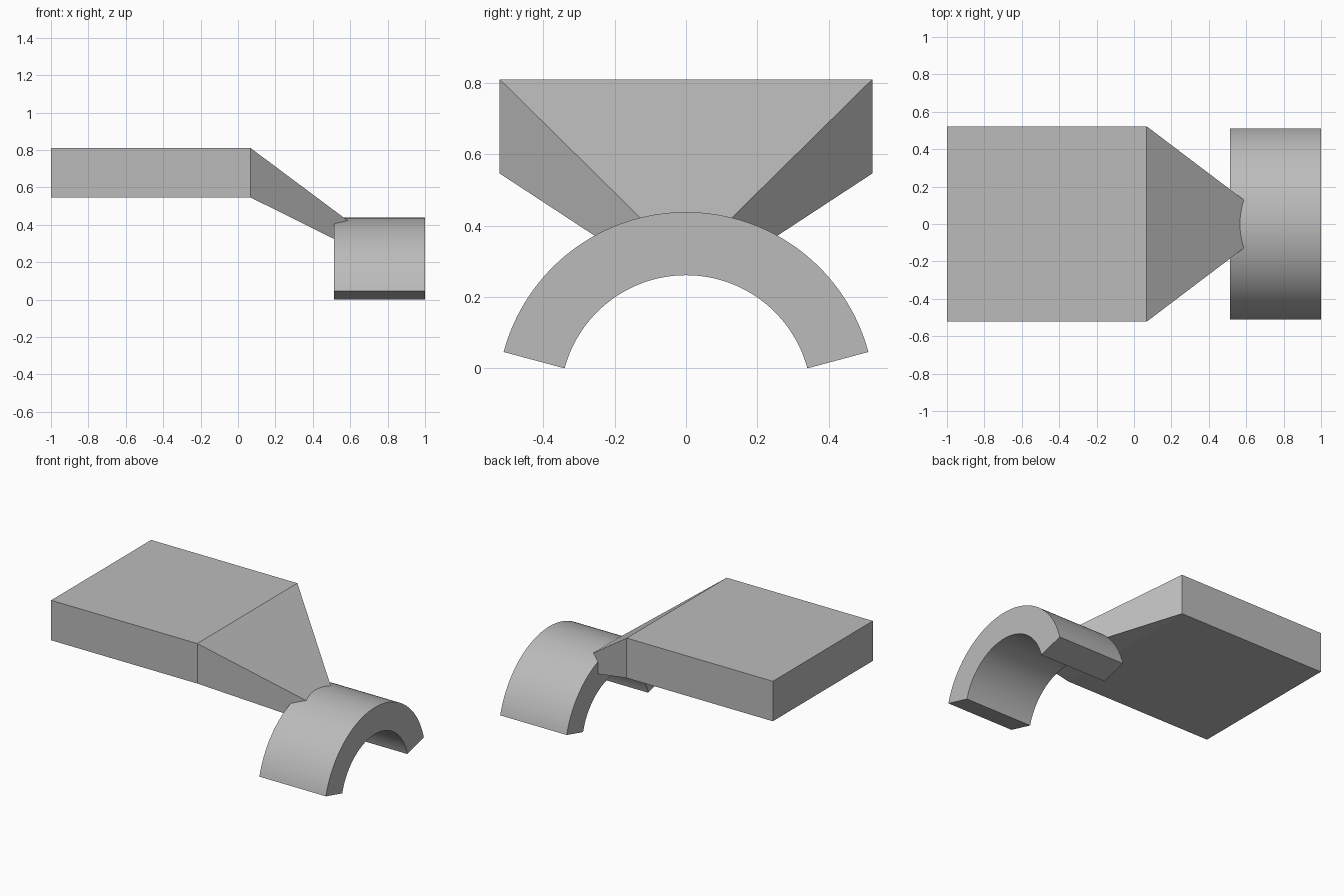
import bpy, bmesh
from math import radians, sin, cos

cube = bpy.data.objects.get("Cube")
if cube:
    bpy.data.objects.remove(cube, do_unlink=True)

# Plain grey material
grey = bpy.data.materials.new("plain grey")
grey.use_nodes = True
colour = (0.5, 0.5, 0.5, 1)
grey.diffuse_color = colour
grey.node_tree.nodes["Principled BSDF"].inputs["Base Color"].default_value = colour


def loft(name, sections):
    """Skin a row of matching closed cross-sections and cap both ends."""
    bm = bmesh.new()
    rings = [[bm.verts.new(p) for p in section] for section in sections]
    for a, b in zip(rings, rings[1:]):
        for i in range(len(a)):
            j = (i + 1) % len(a)
            bm.faces.new((a[i], a[j], b[j], b[i]))
    bm.faces.new(rings[0])
    bm.faces.new(rings[-1])
    bmesh.ops.recalc_face_normals(bm, faces=bm.faces)
    mesh = bpy.data.meshes.new(name)
    bm.to_mesh(mesh)
    bm.free()
    mesh.materials.append(grey)
    obj = bpy.data.objects.new(name, mesh)
    bpy.context.collection.objects.link(obj)
    return obj


def rectangle(x, half_width, low, high):
    return [(x, -half_width, low), (x, half_width, low),
            (x, half_width, high), (x, -half_width, high)]


# Flat slab whose end tapers down into the clip
loft("slab_and_tapered_neck", [
    rectangle(-1, 0.522, 0.546, 0.81),
    rectangle(0.068, 0.522, 0.546, 0.81),
    rectangle(0.62, 0.104, 0.272, 0.398),
])

# Half-ring clip: an arc spanning 150 degrees, extruded along x
centre_z, outer, inner, steps = -0.091, 0.529, 0.352, 64
angles = [radians(15 + 150 * i / steps) for i in range(steps + 1)]
profile = [(outer * cos(a), centre_z + outer * sin(a)) for a in angles]
profile += [(inner * cos(a), centre_z + inner * sin(a)) for a in reversed(angles)]
clip = loft("half_ring_clip", [[(x, y, z) for y, z in profile] for x in (0.514, 1)])

bpy.ops.object.select_all(action="DESELECT")
clip.select_set(True)
bpy.context.view_layer.objects.active = clip
bpy.ops.object.shade_smooth_by_angle(angle=radians(30))
